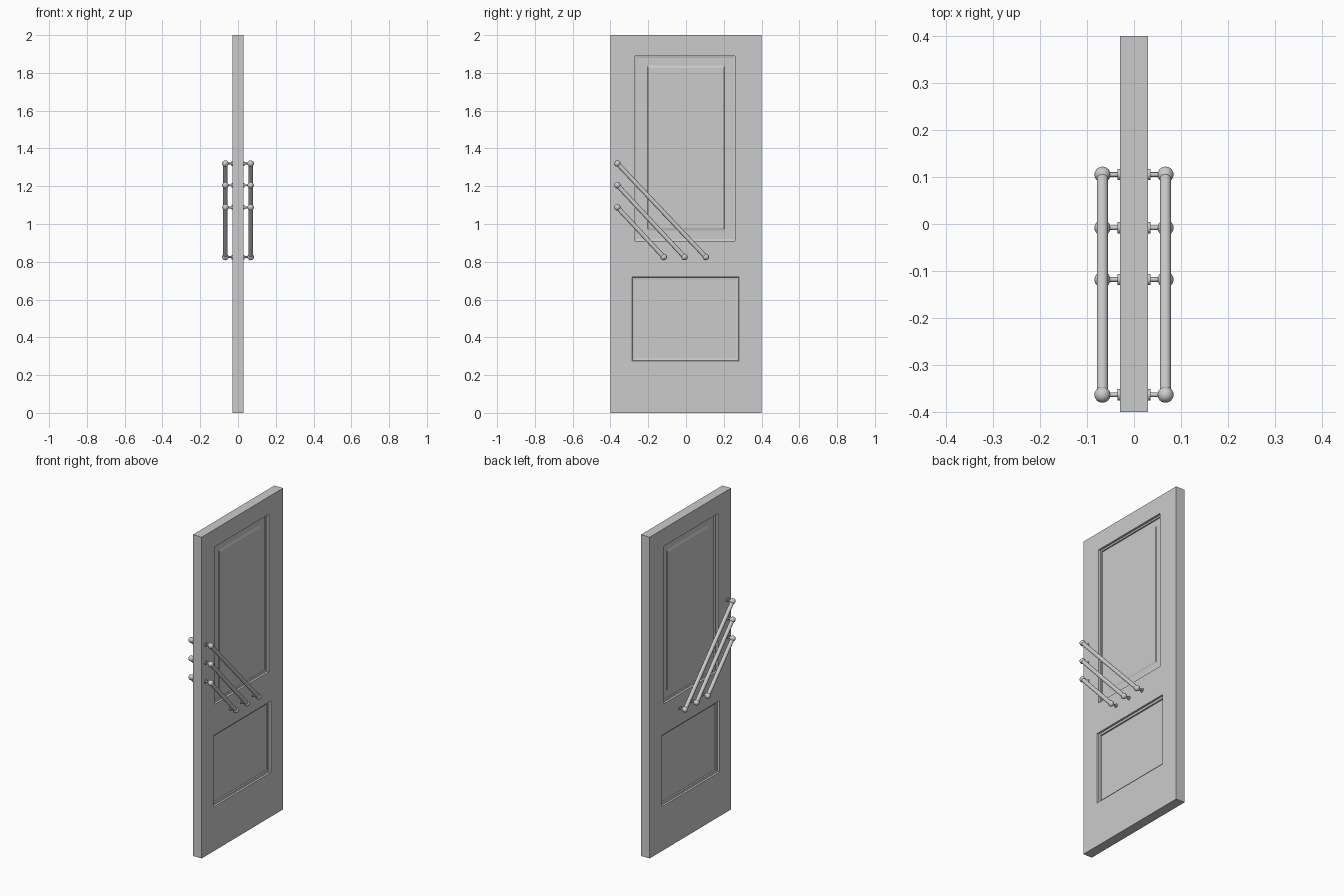
import bpy, bmesh, math
from mathutils import Vector

if "Cube" in bpy.data.objects:
    bpy.data.objects.remove(bpy.data.objects["Cube"])

HALF = 0.03  # half thickness of the door


def finish(obj, smooth=True):
    # Mirror to the other face of the door and shade
    m = obj.modifiers.new("both_faces", 'MIRROR')
    m.use_axis = (True, False, False)
    if smooth:
        bpy.context.view_layer.objects.active = obj
        obj.select_set(True)
        bpy.ops.object.shade_smooth_by_angle(angle=math.radians(35))
        obj.select_set(False)


# Door slab: one face with nested panel rings, walls extruded to the middle
bm = bmesh.new()


def vert(y, z, depth=0.0):
    return bm.verts.new((HALF - depth, y, z))


def corners(y0, y1, z0, z1, depth):
    return [vert(y0, z0, depth), vert(y1, z0, depth),
            vert(y1, z1, depth), vert(y0, z1, depth)]


def panel(outer, rings):
    loop = outer
    for r in rings:
        inner = corners(*r)
        for i in range(4):
            j = (i + 1) % 4
            bm.faces.new((loop[i], loop[j], inner[j], inner[i]))
        loop = inner
    bm.faces.new(loop)


# Each ring: y0, y1, z0, z1, depth below the door face
panels = {
    1: [(-0.283, 0.278, 0.278, 0.718, 0.010),
        (-0.270, 0.266, 0.290, 0.706, 0.012),
        (-0.269, 0.265, 0.291, 0.705, 0.020)],
    3: [(-0.270, 0.260, 0.910, 1.890, 0.000),
        (-0.269, 0.259, 0.911, 1.889, 0.012),
        (-0.260, 0.250, 0.920, 1.880, 0.014),
        (-0.259, 0.249, 0.921, 1.879, 0.021),
        (-0.205, 0.205, 0.965, 1.840, 0.021),
        (-0.200, 0.200, 0.980, 1.825, 0.017)],
}
ys = [-0.4, -0.285, 0.28, 0.4]
zs = [0.0, 0.276, 0.72, 0.90, 1.90, 2.0]
grid = [[vert(y, z) for y in ys] for z in zs]
for k in range(len(zs) - 1):
    for i in range(len(ys) - 1):
        cell = [grid[k][i], grid[k][i + 1], grid[k + 1][i + 1], grid[k + 1][i]]
        if i == 1 and k in panels:
            panel(cell, panels[k])
        else:
            bm.faces.new(cell)
rim = [e for e in bm.edges if e.is_boundary]
ext = bmesh.ops.extrude_edge_only(bm, edges=rim)
for v in ext["geom"]:
    if isinstance(v, bmesh.types.BMVert):
        v.co.x = 0.0
bmesh.ops.recalc_face_normals(bm, faces=bm.faces)
mesh = bpy.data.meshes.new("door_slab")
bm.to_mesh(mesh)
bm.free()
# Make sure the face points outwards
if max(mesh.polygons, key=lambda p: p.center.x).normal.x < 0:
    mesh.flip_normals()
door = bpy.data.objects.new("door_slab", mesh)
bpy.context.collection.objects.link(door)
finish(door, smooth=False)


def rod(name, a, b, radius):
    # Cylinder from a to b, with its origin left at the world centre
    a, b = Vector(a), Vector(b)
    bpy.ops.mesh.primitive_cylinder_add(vertices=24, radius=radius, depth=(b - a).length)
    obj = bpy.context.object
    obj.name = name
    rot = (b - a).to_track_quat('Z', 'Y').to_matrix().to_4x4()
    obj.data.transform(rot)
    for v in obj.data.vertices:
        v.co += (a + b) / 2
    finish(obj)


def ball(name, p, radius):
    bpy.ops.mesh.primitive_uv_sphere_add(segments=24, ring_count=14, radius=radius)
    obj = bpy.context.object
    obj.name = name
    for v in obj.data.vertices:
        v.co += Vector(p)
    finish(obj)


# Three slanted pull bars with ball ends, standoffs and wall flanges
X = 0.067
bars = [((-0.363, 1.32), (0.105, 0.825)),
        ((-0.363, 1.205), (-0.008, 0.825)),
        ((-0.363, 1.088), (-0.118, 0.825))]
for n, ends in enumerate(bars, 1):
    (y0, z0), (y1, z1) = ends
    rod(f"pull_bar_{n}", (X, y0, z0), (X, y1, z1), 0.012)
    for side, (y, z) in zip(("upper", "lower"), ends):
        ball(f"bar_ball_{side}_{n}", (X, y, z), 0.017)
        rod(f"standoff_{side}_{n}", (HALF - 0.003, y, z), (X, y, z), 0.005)
        rod(f"flange_{side}_{n}", (HALF - 0.003, y, z), (HALF + 0.005, y, z), 0.012)
